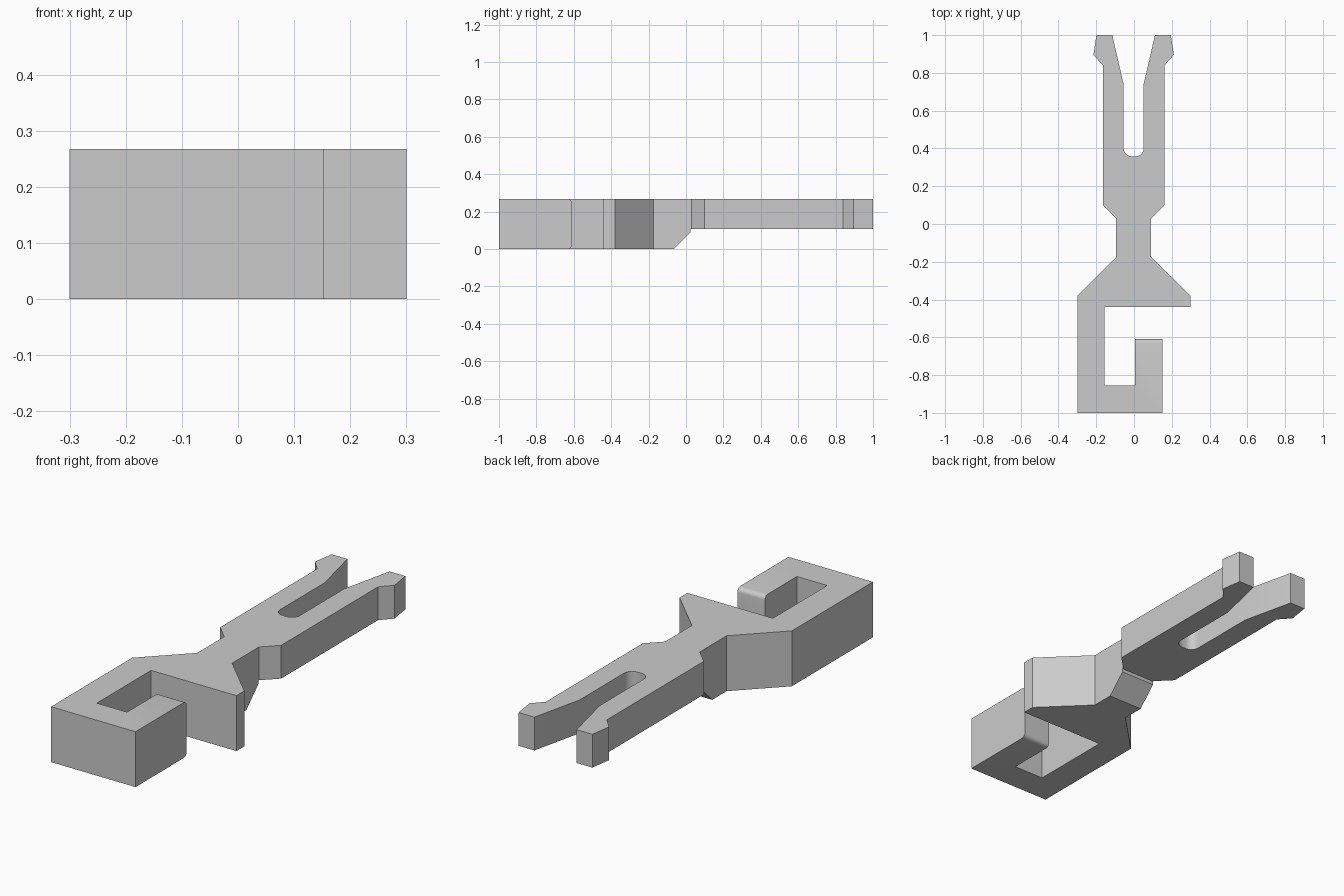
import bpy, bmesh
from math import sin, cos, pi

if "Cube" in bpy.data.objects:
    bpy.data.objects.remove(bpy.data.objects["Cube"])

HEIGHT = 0.268
AXIS = -0.002      # centre line of the forked arm

grey = bpy.data.materials.new("plain_grey")
grey.use_nodes = True
grey.diffuse_color = (0.6, 0.6, 0.6, 1)
grey.node_tree.nodes["Principled BSDF"].inputs["Base Color"].default_value = (0.6, 0.6, 0.6, 1)


def prism(name, points, offset, round_edge=None):
    """Extrude a closed outline along offset, optionally rounding chosen edges."""
    bm = bmesh.new()
    face = bm.faces.new([bm.verts.new(p) for p in points])
    grown = bmesh.ops.extrude_face_region(bm, geom=[face])["geom"]
    bmesh.ops.translate(bm, vec=offset, verts=[v for v in grown if isinstance(v, bmesh.types.BMVert)])
    if round_edge:
        bmesh.ops.bevel(bm, geom=[e for e in bm.edges if round_edge(e)], offset=0.022,
                        segments=5, profile=0.5, affect='EDGES')
    bmesh.ops.recalc_face_normals(bm, faces=bm.faces)
    mesh = bpy.data.meshes.new(name)
    bm.to_mesh(mesh)
    bm.free()
    mesh.materials.append(grey)
    obj = bpy.data.objects.new(name, mesh)
    bpy.context.collection.objects.link(obj)
    return obj


# Right half of the fork: slot floor, prong, barb and neck
r, slot = 0.042, 0.053
half = [(slot - r + r * sin(a), 0.4 - r * cos(a)) for a in [i * pi / 12 for i in range(7)]]
half += [(slot, 0.74), (0.113, 1.0), (0.197, 1.0), (0.213, 0.895),
         (0.163, 0.84), (0.163, 0.1), (0.093, 0.03), (0.093, -0.175)]

# Square hook below the flared shoulder
hook = [(0.3, -0.38), (0.3, -0.44), (-0.157, -0.44), (-0.157, -0.855), (0.005, -0.855),
        (0.005, -0.61), (0.152, -0.61), (0.152, -1.0), (-0.3, -1.0), (-0.3, -0.38)]

outline = ([(AXIS + x, y) for x, y in half] + hook
           + [(AXIS - x, y) for x, y in reversed(half)])


def hook_tip(edge):
    a, b = (v.co for v in edge.verts)
    return abs(a.y + 0.61) < 1e-4 and abs(b.y + 0.61) < 1e-4 and abs(a.z - b.z) < 1e-4


clip = prism("forked_hook_clip", [(x, y, 0) for x, y in outline], (0, 0, HEIGHT), hook_tip)

# Underside relief: sloped step that thins the arm
step = [(-0.165, -0.1), (-0.065, 0), (0.025, 0.09), (0.025, 0.107), (1.1, 0.107), (1.1, -0.1)]
cutter = prism("underside_cutter", [(-0.5, y, z) for y, z in step], (1, 0, 0))
cutter.hide_render = True
cutter.hide_set(True)

cut = clip.modifiers.new("underside_step", 'BOOLEAN')
cut.operation = 'DIFFERENCE'
cut.solver = 'EXACT'
cut.object = cutter

# Apply the cut, then remove the helper
bpy.context.view_layer.objects.active = clip
clip.select_set(True)
bpy.ops.object.modifier_apply(modifier=cut.name)
bpy.data.objects.remove(cutter)
bpy.ops.object.shade_smooth_by_angle(angle=pi / 7)
